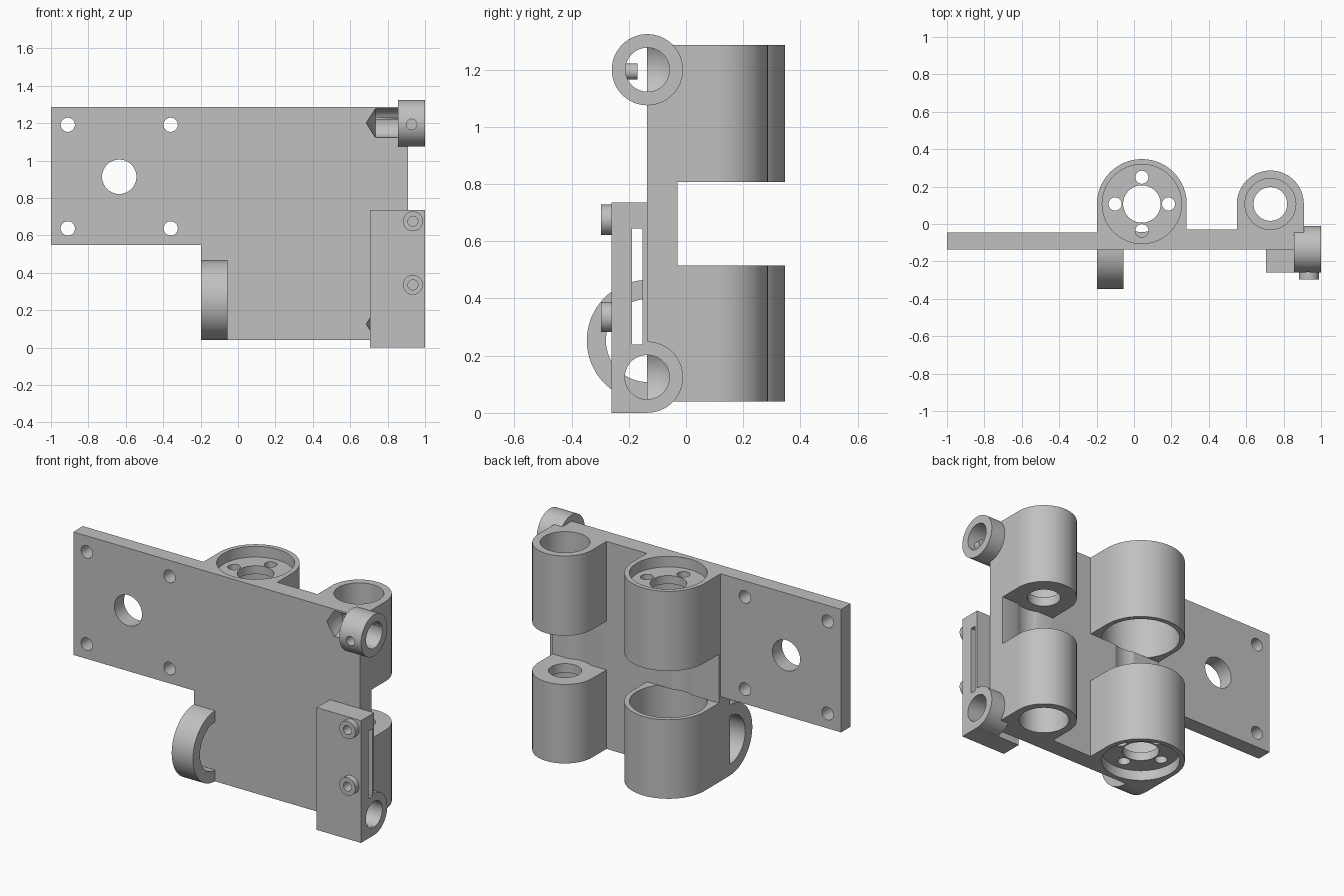
import bpy, bmesh
from math import sin, cos, pi, radians
from mathutils import Matrix, Vector

SIDES = 64
ROT = {"z": Matrix.Identity(4),
       "x": Matrix.Rotation(radians(90), 4, "Y"),
       "y": Matrix.Rotation(radians(-90), 4, "X")}

cube = bpy.data.objects.get("Cube")
if cube:
    bpy.data.objects.remove(cube, do_unlink=True)

steel = bpy.data.materials.new("plain_grey")
steel.use_nodes = True
grey = (0.53, 0.53, 0.53, 1)
steel.diffuse_color = grey
steel.node_tree.nodes["Principled BSDF"].inputs["Base Color"].default_value = grey


def finish(bm, name):
    bmesh.ops.remove_doubles(bm, verts=bm.verts, dist=1e-5)
    bmesh.ops.recalc_face_normals(bm, faces=bm.faces)
    mesh = bpy.data.meshes.new(name)
    bm.to_mesh(mesh)
    bm.free()
    mesh.materials.append(steel)
    ob = bpy.data.objects.new(name, mesh)
    bpy.context.collection.objects.link(ob)
    return ob


def lathe(name, profile, center, axis="z"):
    """Revolve (radius, height) points about an axis through center."""
    bm = bmesh.new()
    vs = [bm.verts.new((r, 0, h)) for r, h in profile]
    edges = [bm.edges.new(pair) for pair in zip(vs, vs[1:])]
    bmesh.ops.spin(bm, geom=vs + edges, cent=(0, 0, 0), axis=(0, 0, 1),
                   angle=2 * pi, steps=SIDES)
    bmesh.ops.transform(bm, matrix=Matrix.Translation(center) @ ROT[axis], verts=bm.verts)
    return finish(bm, name)


def cylinder(name, r, lo, hi, center, axis="z"):
    return lathe(name, [(0, lo), (r, lo), (r, hi), (0, hi)], center, axis)


def prism(name, points, axis, lo, hi):
    """Extrude a 2D outline along an axis."""
    place = {"x": lambda a, b: (lo, a, b), "y": lambda a, b: (a, lo, b),
             "z": lambda a, b: (a, b, lo)}[axis]
    bm = bmesh.new()
    face = bm.faces.new([bm.verts.new(place(a, b)) for a, b in points])
    grown = bmesh.ops.extrude_face_region(bm, geom=[face])["geom"]
    step = Vector([hi - lo if c == axis else 0 for c in "xyz"])
    bmesh.ops.translate(bm, vec=step, verts=[g for g in grown if isinstance(g, bmesh.types.BMVert)])
    return finish(bm, name)


def box(name, x, y, z):
    return prism(name, [(x[0], y[0]), (x[1], y[0]), (x[1], y[1]), (x[0], y[1])], "z", *z)


def arc(a, b, r, start, end, n=32):
    angles = [radians(start + (end - start) * i / n) for i in range(n + 1)]
    return [(a + r * cos(t), b + r * sin(t)) for t in angles]


def combine(target, others, operation):
    for other in others:
        mod = target.modifiers.new("combine", "BOOLEAN")
        mod.operation, mod.solver, mod.object = operation, "EXACT", other
        bpy.context.view_layer.objects.active = target
        bpy.ops.object.modifier_apply(modifier=mod.name)
        bpy.data.objects.remove(other, do_unlink=True)


FRONT, BACK = -0.136, -0.03
BOTTOM, TOP = 0.04, 1.287
GAP = (0.515, 0.808)
AXIS_Y = 0.107
BIG_X, SMALL_X = 0.042, 0.729

# main plate with side arm
body = box("hinge_body", (-0.198, 0.908), (FRONT, BACK), (BOTTOM, TOP))
adds = [box("arm", (-1, -0.15), (FRONT, -0.045), (0.548, TOP))]

# two pairs of barrels
for x, r in ((BIG_X, 0.24), (SMALL_X, 0.179)):
    outline = arc(x, AXIS_Y, r, 0, 180) + [(x - r, -0.08), (x + r, -0.08)]
    for z in ((BOTTOM, GAP[0]), (GAP[1], TOP)):
        adds.append(prism("barrel", outline, "z", *z))

# hook: half ring on the front
hook = ([(-0.12, 0.465)] + arc(-0.135, 0.253, 0.212, 90, 270) + [(-0.12, 0.041)]
        + [(-0.12, 0.108)] + arc(-0.135, 0.253, 0.145, 270, 90) + [(-0.12, 0.398)])
adds.append(prism("hook", hook, "x", -0.198, -0.057))

# end rings and clamp block
for z in (1.2, 0.125):
    adds.append(cylinder("end_ring", 0.1245, 0.855, 1, (0, -0.135, z), "x"))
adds.append(box("clamp_block", (0.705, 1), (-0.26, -0.135), (0, 0.735)))

# screw heads
SCREWS = (0.335, 0.675)
for z in SCREWS:
    adds.append(cylinder("screw_head", 0.053, -0.297, -0.24, (0.935, 0, z), "y"))
combine(body, adds, "UNION")

# stepped barrel bores
def column(half):
    """Mirror the lower half of a bore profile about the gap centre."""
    mid = GAP[0] + GAP[1]
    return half + [(r, mid - h) for r, h in reversed(half)]

big = column([(0, 0), (0.212, 0), (0.212, 0.1), (0.1, 0.1), (0.1, 0.15),
              (0.212, 0.15), (0.212, GAP[0]), (0.15, GAP[0])])
small = column([(0, 0), (0.136, 0), (0.136, 0.46), (0.09, 0.46),
                (0.09, GAP[0]), (0.155, GAP[0])])
cuts = [lathe("big_bore", big, (BIG_X, AXIS_Y, 0)),
        lathe("small_bore", small, (SMALL_X, AXIS_Y, 0))]
for dx, dy in ((1, 0), (-1, 0), (0, 1), (0, -1)):
    spot = (BIG_X + 0.143 * dx, AXIS_Y + 0.143 * dy, 0)
    for lo, hi in ((0.07, 0.2), (1.12, 1.25)):
        cuts.append(cylinder("bolt_hole", 0.035, lo, hi, spot))

# arm holes
for x in (-0.91, -0.36):
    for z in (0.637, 1.191):
        cuts.append(cylinder("arm_hole", 0.038, -0.3, 0.1, (x, 0, z), "y"))
cuts.append(cylinder("arm_window", 0.092, -0.3, 0.1, (-0.635, 0, 0.913), "y"))

# drilled ends with conical tips
drill = [(0, 0.685), (0.077, 0.735), (0.077, 1.1), (0, 1.1)]
for z in (1.2, 0.125):
    cuts.append(lathe("drill", drill, (0, -0.135, z), "x"))
cuts.append(prism("block_bore", arc(-0.1362, 0.125, 0.0775, 90, 270), "x", 0.6, 1.1))

# block slot, screw sockets and ring pin hole
cuts.append(box("slot", (0.6, 1.1), (-0.188, -0.152), (0.24, 0.645)))
for z in SCREWS:
    cuts.append(cylinder("socket", 0.027, -0.35, -0.2, (0.935, 0, z), "y"))
cuts.append(cylinder("pin_hole", 0.028, -0.35, -0.17, (0.928, 0, 1.193), "y"))
combine(body, cuts, "DIFFERENCE")

bpy.ops.object.select_all(action="DESELECT")
body.select_set(True)
bpy.context.view_layer.objects.active = body
bpy.ops.object.shade_smooth_by_angle(angle=radians(30))
